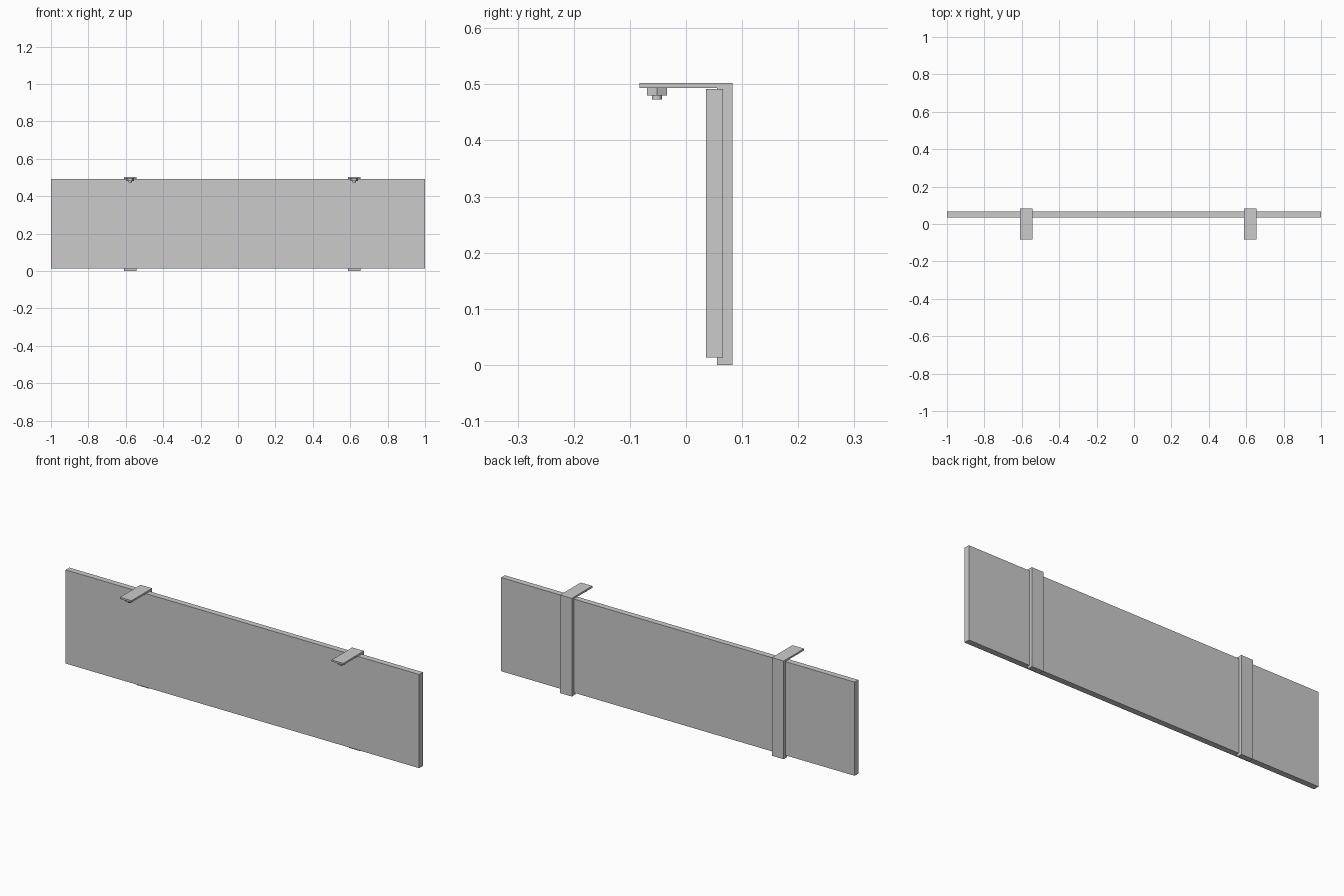
import bpy, bmesh, math
from mathutils import Matrix

if "Cube" in bpy.data.objects:
    bpy.data.objects.remove(bpy.data.objects["Cube"])


def finish(name, bm):
    bmesh.ops.recalc_face_normals(bm, faces=bm.faces)
    me = bpy.data.meshes.new(name)
    bm.to_mesh(me)
    bm.free()
    ob = bpy.data.objects.new(name, me)
    bpy.context.collection.objects.link(ob)
    return ob


def extrude_x(name, profile, x0, x1):
    """Extrude a closed (y, z) profile from x0 to x1."""
    bm = bmesh.new()
    face = bm.faces.new([bm.verts.new((x0, y, z)) for y, z in profile])
    ext = bmesh.ops.extrude_face_region(bm, geom=[face])
    moved = [v for v in ext["geom"] if isinstance(v, bmesh.types.BMVert)]
    bmesh.ops.translate(bm, verts=moved, vec=(x1 - x0, 0, 0))
    return finish(name, bm)


def prism(name, x, y, z0, z1, radius, sides):
    bm = bmesh.new()
    bmesh.ops.create_cone(bm, cap_ends=True, segments=sides, radius1=radius,
                          radius2=radius, depth=z1 - z0,
                          matrix=Matrix.Translation((x, y, (z0 + z1) / 2))
                          @ Matrix.Rotation(math.radians(90), 4, 'Z'))
    # turn the hexagon so that its corners point along x
    if sides == 6:
        xs = max(v.co.x for v in bm.verts) - x
        if xs < radius * 0.99:
            bmesh.ops.rotate(bm, verts=bm.verts, cent=(x, y, 0),
                             matrix=Matrix.Rotation(math.radians(30), 3, 'Z'))
    return finish(name, bm)


# long board
extrude_x("board", [(0.036, 0.013), (0.066, 0.013), (0.066, 0.492), (0.036, 0.492)], -1, 1)

# two L-shaped brackets, each with a nut and bolt under the arm
bracket = [(-0.083, 0.493), (0.055, 0.493), (0.055, 0.0),
           (0.083, 0.0), (0.083, 0.502), (-0.083, 0.502)]
for side, x in (("left", -0.577), ("right", 0.621)):
    extrude_x(f"bracket_{side}", bracket, x - 0.033, x + 0.033)
    prism(f"nut_{side}", x, -0.052, 0.48, 0.493, 0.0205, 6)
    bolt = prism(f"bolt_{side}", x, -0.052, 0.473, 0.496, 0.009, 24)
    bpy.ops.object.select_all(action='DESELECT')
    bolt.select_set(True)
    bpy.context.view_layer.objects.active = bolt
    bpy.ops.object.shade_smooth_by_angle()
